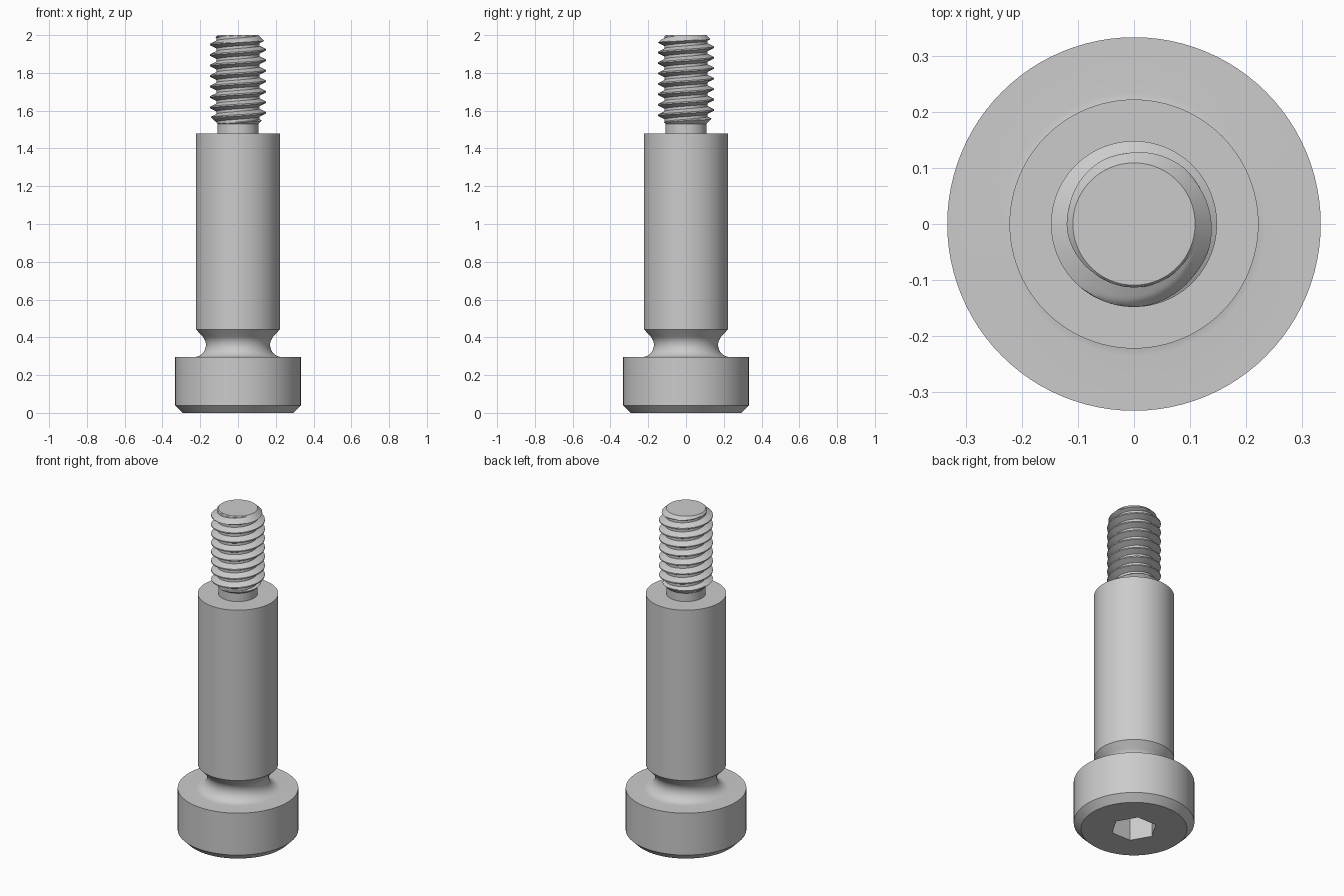
import bpy, bmesh
from math import sin, cos, pi, radians

if "Cube" in bpy.data.objects:
    bpy.data.objects.remove(bpy.data.objects["Cube"])

SEG = 96
CORE, MAJOR, ROOT = 0.109, 0.148, 0.113
Z_LOW, Z_TOP, PITCH = 1.53, 2.0, 0.0555


def ring(bm, r, z, n=SEG):
    return [bm.verts.new((r * cos(2 * pi * i / n), r * sin(2 * pi * i / n), z)) for i in range(n)]


def bridge(bm, a, b):
    n = len(a)
    for i in range(n):
        k = (i + 1) % n
        bm.faces.new((a[i], a[k], b[k], b[i]))


def finish(bm, name):
    bmesh.ops.remove_doubles(bm, verts=bm.verts[:], dist=1e-5)
    bmesh.ops.recalc_face_normals(bm, faces=bm.faces[:])
    mesh = bpy.data.meshes.new(name)
    bm.to_mesh(mesh)
    bm.free()
    obj = bpy.data.objects.new(name, mesh)
    bpy.context.collection.objects.link(obj)
    bpy.ops.object.select_all(action='DESELECT')
    obj.select_set(True)
    bpy.context.view_layer.objects.active = obj
    bpy.ops.object.shade_smooth_by_angle(angle=radians(25))
    return obj


# Head, undercut, shoulder and thread relief as one revolved profile
bm = bmesh.new()
profile = [(0.293, 0), (0.333, 0.04), (0.333, 0.295)]
for k in range(15):
    a = radians(270 - 135 * k / 14)
    profile.append((0.235 + 0.065 * cos(a), 0.36 + 0.065 * sin(a)))
profile += [(0.222, 0.442), (0.222, 1.48), (CORE, 1.48), (CORE, Z_LOW)]
rings = [ring(bm, r, z) for r, z in profile]
for a, b in zip(rings, rings[1:]):
    bridge(bm, a, b)

# Hex socket sunk into the underside of the head
mouth, floor = ring(bm, 0.128, 0, 6), ring(bm, 0.128, 0.16, 6)
bridge(bm, mouth, floor)
bm.faces.new(floor)
rim = [bm.edges.get((loop[i - 1], loop[i])) for loop in (rings[0], mouth) for i in range(len(loop))]
bmesh.ops.triangle_fill(bm, edges=rim, use_beauty=True, normal=(0, 0, -1))
finish(bm, "shoulder_and_head")

# Helical thread, trimmed by a 45 degree cone at each end
bm = bmesh.new()
columns = []
for i in range(SEG + 1):
    t = 2 * pi * i / SEG
    turn = i / SEG - 0.5
    column = []
    for j in range(-9 * 16, 2 * 16 + 1):
        z = min(max(1.95 + PITCH * (j / 16 + turn), Z_LOW), Z_TOP)
        u = (z - 1.95) / PITCH - turn
        d = abs((u + 0.5) % 1 - 0.5)
        r = MAJOR - (MAJOR - ROOT) * min(max((d - 1 / 16) / (5 / 16), 0), 1)
        r = min(r, CORE + z - Z_LOW, CORE + Z_TOP - z)
        column.append(bm.verts.new((r * cos(t), r * sin(t), z)))
    columns.append(column)
for a, b in zip(columns, columns[1:]):
    for j in range(len(a) - 1):
        if max(a[j + 1].co.z - a[j].co.z, b[j + 1].co.z - b[j].co.z) > 1e-6:
            bm.faces.new((a[j], b[j], b[j + 1], a[j + 1]))
bm.faces.new(ring(bm, CORE, Z_TOP))
bmesh.ops.remove_doubles(bm, verts=bm.verts[:], dist=1e-5)
bmesh.ops.delete(bm, geom=[v for v in bm.verts if not v.link_faces], context='VERTS')
finish(bm, "thread")
